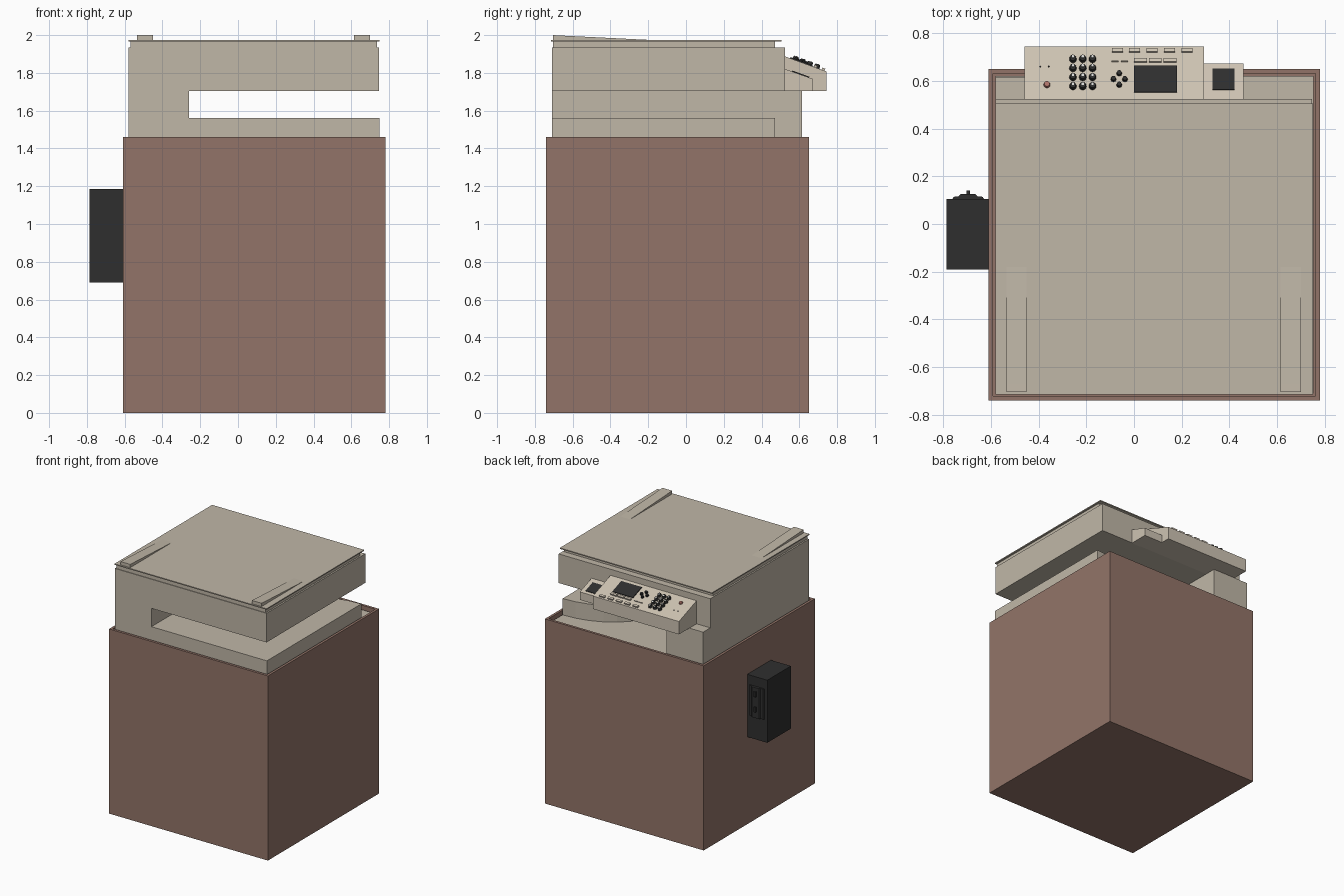
import bpy, bmesh, math
from mathutils import Vector, Matrix

default = bpy.data.objects.get("Cube")
if default:
    bpy.data.objects.remove(default, do_unlink=True)


def material(name, r, g, b):
    m = bpy.data.materials.new(name)
    m.use_nodes = True
    m.diffuse_color = (r, g, b, 1)
    m.node_tree.nodes["Principled BSDF"].inputs["Base Color"].default_value = (r, g, b, 1)
    return m


BROWN = material("cabinet brown", 0.29, 0.175, 0.14)
BEIGE = material("casing beige", 0.53, 0.475, 0.39)
CREAM = material("panel cream", 0.62, 0.55, 0.45)
BLACK = material("black plastic", 0.028, 0.028, 0.028)
RED = material("stop button red", 0.42, 0.17, 0.14)
PALE = material("key mark pale", 0.7, 0.7, 0.68)


def finish(name, bm, mat):
    bmesh.ops.recalc_face_normals(bm, faces=bm.faces)
    mesh = bpy.data.meshes.new(name)
    bm.to_mesh(mesh)
    bm.free()
    mesh.materials.append(mat)
    obj = bpy.data.objects.new(name, mesh)
    bpy.context.collection.objects.link(obj)
    return obj


def box(name, x, y, z, mat):
    """Box from three (low, high) ranges."""
    bm = bmesh.new()
    bmesh.ops.create_cube(bm, size=1)
    for v in bm.verts:
        v.co = Vector([(r[0] + r[1]) / 2 + c * (r[1] - r[0]) for c, r in zip(v.co, (x, y, z))])
    return finish(name, bm, mat)


def prism(name, outline, axis, low, high, mat):
    """Outline in the two remaining axes, extruded along the given axis."""
    def place(p, d):
        c = list(p)
        c.insert(axis, d)
        return c
    bm = bmesh.new()
    face = bm.faces.new([bm.verts.new(place(p, low)) for p in outline])
    ext = bmesh.ops.extrude_face_region(bm, geom=[face])
    shift = place((0, 0), high - low)
    bmesh.ops.translate(bm, vec=shift, verts=[v for v in ext["geom"] if isinstance(v, bmesh.types.BMVert)])
    return finish(name, bm, mat)


# Open-topped cabinet
cabinet = box("cabinet", (-0.61, 0.78), (-0.74, 0.65), (0, 1.46), BROWN)
bm = bmesh.new()
bm.from_mesh(cabinet.data)
top = max(bm.faces, key=lambda f: f.calc_center_median().z)
bmesh.ops.inset_region(bm, faces=[top], thickness=0.028)
well = bmesh.ops.extrude_discrete_faces(bm, faces=[top])["faces"]
bmesh.ops.translate(bm, vec=(0, 0, -0.06), verts=well[0].verts)
bm.to_mesh(cabinet.data)
bm.free()

# Copier body: floor, column, paper tray and scanner
box("base_floor", (-0.58, 0.752), (-0.71, 0.62), (1.4, 1.43), BEIGE)
box("column", (-0.58, -0.26), (-0.71, 0.615), (1.42, 1.705), BEIGE)
curve = [(0.75 - 0.55 * math.sin(t), 0.05 + 0.42 * math.cos(t))
         for t in [i * math.pi / 16 for i in range(9)]]
prism("paper_tray", [(-0.26, -0.71), (0.75, -0.71)] + curve + [(-0.26, 0.05)],
      2, 1.42, 1.56, BEIGE)
box("scanner", (-0.58, 0.747), (-0.71, 0.525), (1.705, 1.935), BEIGE)

# Lid with overhanging top plate and hinge wedges
box("lid_core", (-0.568, 0.735), (-0.705, 0.472), (1.935, 1.966), BEIGE)
box("lid_plate", (-0.58, 0.75), (-0.715, 0.505), (1.966, 1.974), BEIGE)
for side, x in (("right", (-0.535, -0.45)), ("left", (0.615, 0.70))):
    prism(side + "_hinge", [(-0.705, 1.95), (-0.705, 2.0), (-0.67, 1.998), (-0.18, 1.974), (-0.18, 1.95)],
          0, *x, BEIGE)

# Control panels on the back
prism("control_panel", [(0.52, 1.705), (0.745, 1.705), (0.745, 1.807), (0.525, 1.887), (0.52, 1.887)],
      0, -0.46, 0.293, CREAM)
prism("side_panel", [(0.52, 1.705), (0.672, 1.705), (0.672, 1.768), (0.525, 1.82), (0.52, 1.82)],
      0, 0.293, 0.458, CREAM)
TILT = Matrix.Rotation(-math.atan(0.08 / 0.22), 4, 'X')


def key(name, x, y, w, d, h, mat, sides=4, top=1.887, lift=0.0):
    """Button lying on the sloped panel, square or many-sided."""
    bm = bmesh.new()
    if sides == 4:
        bmesh.ops.create_cube(bm, size=1)
    else:
        bmesh.ops.create_cone(bm, cap_ends=True, segments=sides, radius1=0.5, radius2=0.4, depth=1)
    z = top - (y - 0.525) * 0.08 / 0.22
    local = Matrix.Translation((0, 0, lift + h / 2)) @ Matrix.Diagonal((w, d, h, 1))
    bmesh.ops.transform(bm, matrix=Matrix.Translation((x, y, z)) @ TILT @ local, verts=bm.verts)
    return finish(name, bm, mat)


key("display", 0.09, 0.606, 0.18, 0.118, 0.006, BLACK)
key("side_display", 0.375, 0.606, 0.094, 0.095, 0.006, BLACK, top=1.82)
for row in range(4):
    for col in range(3):
        x, y = -0.256 + 0.041 * col, 0.577 + 0.038 * row
        key("number_key", x, y, 0.031, 0.033, 0.02, BLACK, 12)
        key("key_mark", x, y + 0.004, 0.009, 0.011, 0.002, PALE, lift=0.02)
for dx, dy in ((0.024, 0), (-0.024, 0), (0, 0.024), (0, -0.024)):
    key("arrow_key", -0.062 + dx, 0.607 + dy, 0.024, 0.025, 0.015, BLACK, 8)
for i in range(5):
    key("function_key", -0.07 + 0.073 * i, 0.726, 0.046, 0.017, 0.012, CREAM)
for i in range(3):
    key("mode_key", 0.027 + 0.062 * i, 0.684, 0.053, 0.015, 0.012, CREAM)
for x in (-0.08, -0.04):
    key("small_key", x, 0.681, 0.03, 0.006, 0.006, BEIGE)
key("stop_button", -0.365, 0.584, 0.028, 0.03, 0.012, RED, 12)
for x in (-0.393, -0.358):
    key("indicator", x, 0.66, 0.007, 0.007, 0.004, BLACK, 8)

# Payment box on the side of the cabinet
box("payment_box", (-0.785, -0.61), (-0.19, 0.105), (0.69, 1.185), BLACK)
prism("payment_plate", [(-0.765, 0.1), (-0.755, 0.114), (-0.735, 0.116), (-0.725, 0.126), (-0.665, 0.126),
                        (-0.655, 0.116), (-0.635, 0.114), (-0.625, 0.1)], 2, 0.87, 1.11, BLACK)
for z in (0.92, 1.04):
    box("payment_slot", (-0.703, -0.687), (0.12, 0.14), (z, z + 0.04), BLACK)
